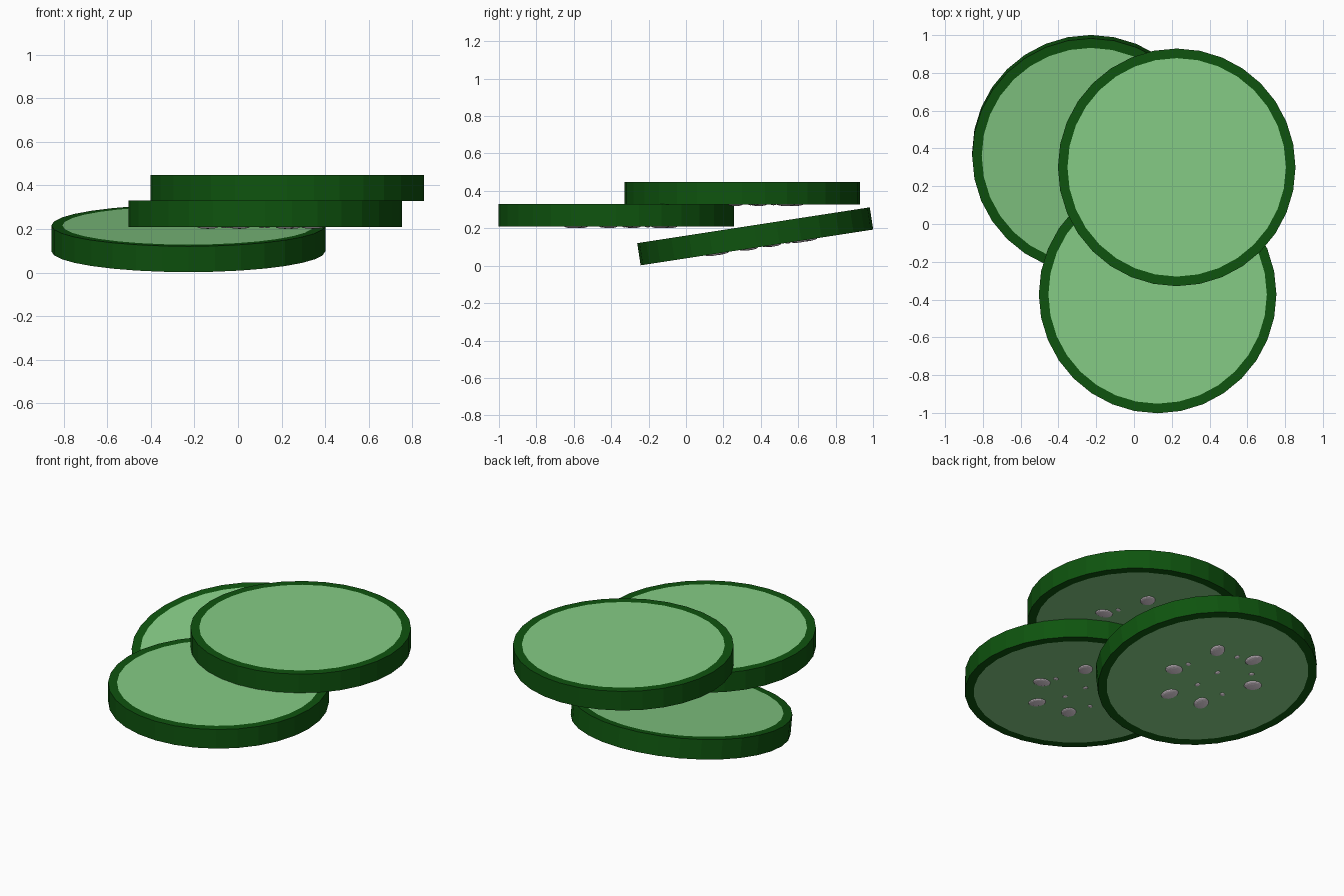
import bpy, bmesh, math
from mathutils import Matrix, Vector

if "Cube" in bpy.data.objects:
    bpy.data.objects.remove(bpy.data.objects["Cube"])

R, R_FLESH, THICK, SIDES = 0.629, 0.578, 0.12, 32


def material(name, rgb):
    m = bpy.data.materials.new(name)
    m.diffuse_color = (*rgb, 1)
    m.use_nodes = True
    m.node_tree.nodes["Principled BSDF"].inputs["Base Color"].default_value = m.diffuse_color
    return m


SKIN = material("dark green skin", (0.0045, 0.088, 0.0045))
FLESH = material("light green flesh", (0.235, 0.6, 0.235))
SEED = material("pale seed", (0.82, 0.72, 0.79))

# Seed positions on the underside, relative to the slice centre
BIG_SEEDS = [(0.12, 0.235), (-0.115, 0.277), (-0.264, 0.089),
             (-0.12, -0.20), (0.09, -0.23), (0.217, -0.037)]
SMALL_SEEDS = [(0.18, 0.045), (-0.016, 0.248), (-0.19, 0.168),
               (-0.17, -0.07), (0.01, -0.076), (-0.015, 0.074)]


def add_object(name, bm, mats, matrix):
    me = bpy.data.meshes.new(name)
    bm.to_mesh(me)
    bm.free()
    for m in mats:
        me.materials.append(m)
    ob = bpy.data.objects.new(name, me)
    ob.matrix_world = matrix
    bpy.context.collection.objects.link(ob)
    return ob


def slice_body(name, matrix):
    # Disc with the flesh inset into both flat ends, leaving a skin rim
    bm = bmesh.new()
    bmesh.ops.create_cone(bm, cap_ends=True, segments=SIDES,
                          radius1=R, radius2=R, depth=THICK)
    caps = [f for f in bm.faces if abs(f.normal.z) > 0.9]
    bmesh.ops.inset_individual(bm, faces=caps,
                               thickness=(R - R_FLESH) * math.cos(math.pi / SIDES))
    for f in bm.faces:
        f.material_index = 1 if len(f.verts) == SIDES else 0
    add_object(name, bm, [SKIN, FLESH], matrix)


def slice_seeds(name, matrix):
    # Flattened seeds half sunk into the underside, pointing outwards
    bm = bmesh.new()
    sizes = [(p, (0.052, 0.042, 0.009)) for p in BIG_SEEDS]
    sizes += [(p, (0.016, 0.013, 0.005)) for p in SMALL_SEEDS]
    for (x, y), s in sizes:
        m = (Matrix.Translation((x, y, -THICK / 2))
             @ Matrix.Rotation(math.atan2(y, x), 4, 'Z')
             @ Matrix.Diagonal((*s, 1)))
        bmesh.ops.create_uvsphere(bm, u_segments=12, v_segments=8,
                                  radius=1, matrix=m)
    add_object(name, bm, [SEED], matrix)


# Stack: a tilted bottom slice and two flat ones
for label, pos, tilt in [("bottom", (-0.228, 0.370, 0.157), 8.75),
                         ("middle", (0.125, -0.373, 0.270), 0),
                         ("top", (0.226, 0.300, 0.388), 0)]:
    mat = Matrix.Translation(Vector(pos)) @ Matrix.Rotation(math.radians(tilt), 4, 'X')
    slice_body(label + "_slice", mat)
    slice_seeds(label + "_slice_seeds", mat)
